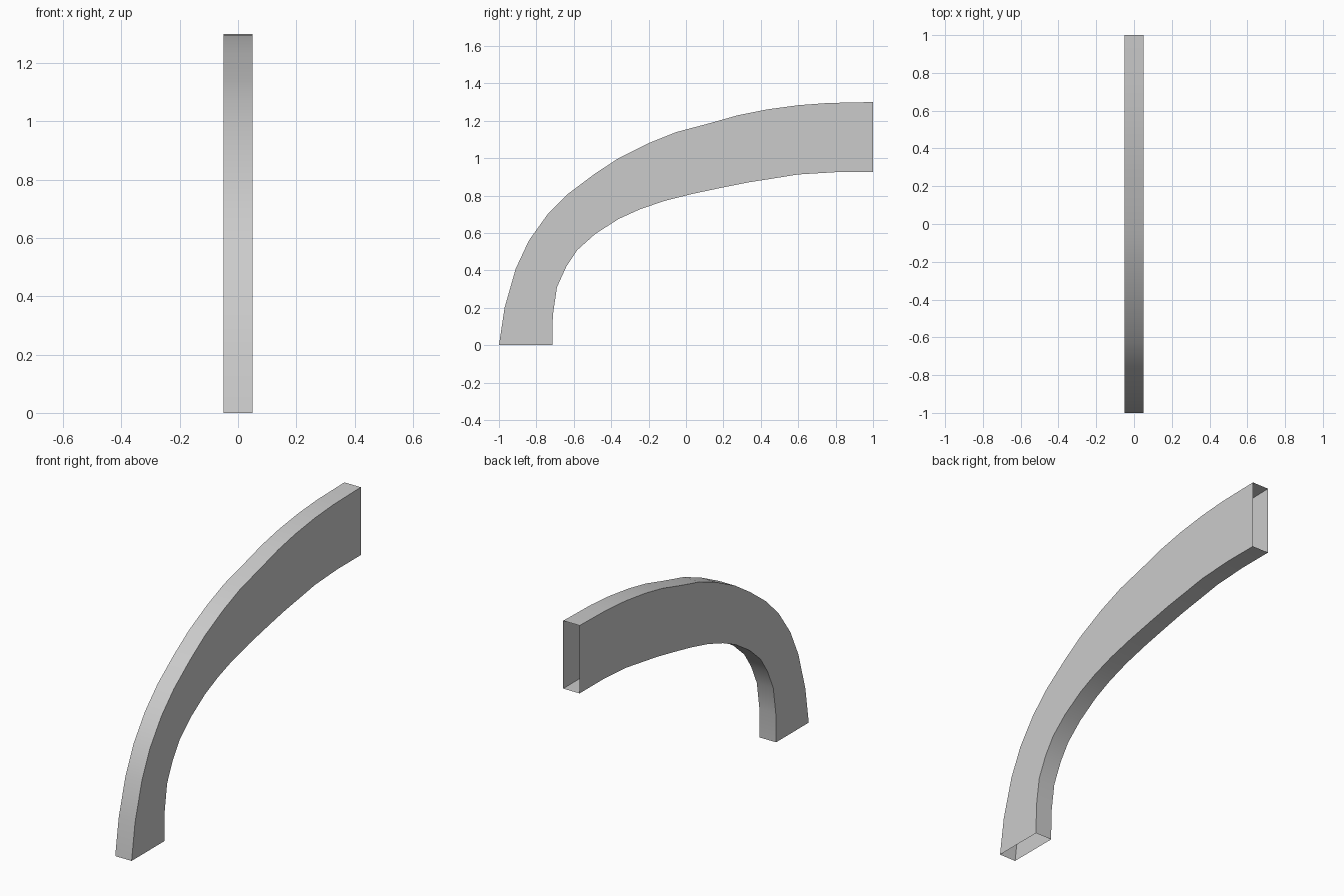
import bpy, bmesh, math

if "Cube" in bpy.data.objects:
    bpy.data.objects.remove(bpy.data.objects["Cube"])

HALF_WIDTH = 0.05

# Side profile (y, z): matching points along the outer and inner edges
outer = [(-1, 0), (-0.97, 0.2), (-0.91, 0.41), (-0.84, 0.56), (-0.74, 0.70),
         (-0.63, 0.81), (-0.49, 0.915), (-0.36, 1.0), (-0.2, 1.08), (-0.05, 1.14),
         (0.12, 1.185), (0.28, 1.23), (0.43, 1.26), (0.6, 1.283), (0.76, 1.295), (1, 1.3)]
inner = [(-0.715, 0), (-0.712, 0.16), (-0.69, 0.31), (-0.64, 0.42), (-0.58, 0.51),
         (-0.485, 0.595), (-0.36, 0.675), (-0.25, 0.725), (-0.12, 0.77), (0.03, 0.808),
         (0.19, 0.842), (0.33, 0.87), (0.47, 0.892), (0.6, 0.913), (0.8, 0.925), (1, 0.925)]

# Hollow rectangular tube, open at both ends
bm = bmesh.new()
rings = []
for (yo, zo), (yi, zi) in zip(outer, inner):
    corners = [(-HALF_WIDTH, yo, zo), (HALF_WIDTH, yo, zo),
               (HALF_WIDTH, yi, zi), (-HALF_WIDTH, yi, zi)]
    rings.append([bm.verts.new(c) for c in corners])
for a, b in zip(rings, rings[1:]):
    for i in range(4):
        j = (i + 1) % 4
        bm.faces.new((a[i], a[j], b[j], b[i]))

mesh = bpy.data.meshes.new("curved_tube")
bm.to_mesh(mesh)
bm.free()
tube = bpy.data.objects.new("curved_tube", mesh)
bpy.context.collection.objects.link(tube)

# Smooth along the bend, sharp at the long corners
bpy.context.view_layer.objects.active = tube
tube.select_set(True)
bpy.ops.object.shade_smooth_by_angle(angle=math.radians(30))
